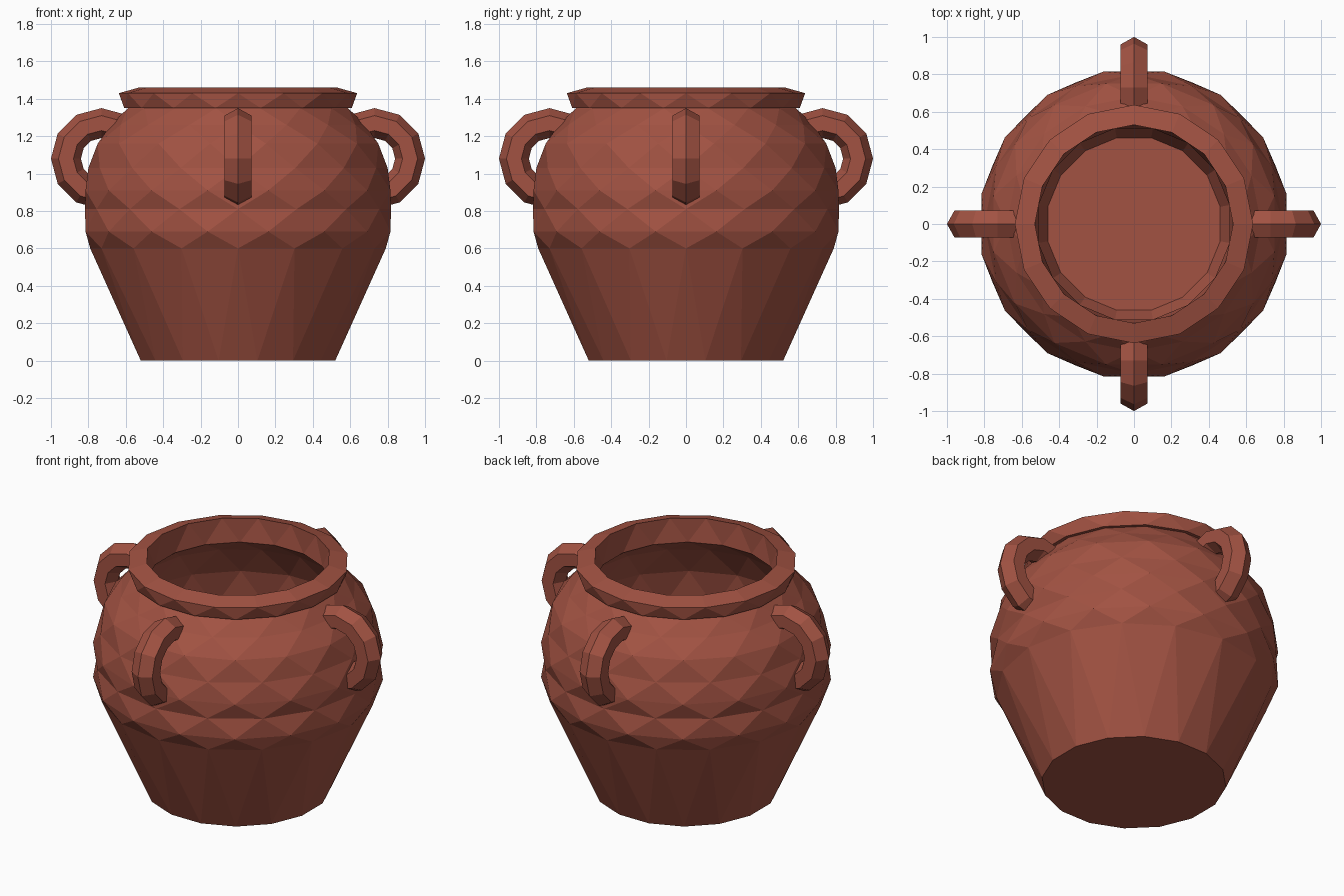
import bpy, bmesh, math

if "Cube" in bpy.data.objects:
    bpy.data.objects.remove(bpy.data.objects["Cube"])

N = 16  # sides of the pot

clay = bpy.data.materials.new("terracotta clay")
clay.diffuse_color = (0.36, 0.085, 0.055, 1)
clay.use_nodes = True
clay.node_tree.nodes["Principled BSDF"].inputs["Base Color"].default_value = clay.diffuse_color


def finish(bm, name):
    bmesh.ops.recalc_face_normals(bm, faces=bm.faces)
    mesh = bpy.data.meshes.new(name)
    bm.to_mesh(mesh)
    bm.free()
    mesh.materials.append(clay)
    obj = bpy.data.objects.new(name, mesh)
    bpy.context.collection.objects.link(obj)
    return obj


def bridge(bm, a, b, pa, pb):
    """Join two rings; rings half a step apart give a zigzag of triangles."""
    for i in range(N):
        j = (i + 1) % N
        if pa == pb:
            bm.faces.new((a[i], a[j], b[j], b[i]))
        elif pa == 0:
            bm.faces.new((a[i], a[j], b[i]))
            bm.faces.new((a[j], b[j], b[i]))
        else:
            bm.faces.new((a[i], a[j], b[j]))
            bm.faces.new((a[i], b[j], b[i]))


def lathe(name, profile):
    """Profile entries: radius, height, half-step twist (0 or 1)."""
    bm = bmesh.new()
    rings = []
    for r, z, p in profile:
        angles = [(i + 0.5 * p) * math.tau / N for i in range(N)]
        rings.append([bm.verts.new((r * math.cos(t), r * math.sin(t), z)) for t in angles])
    for k in range(len(rings) - 1):
        bridge(bm, rings[k], rings[k + 1], profile[k][2], profile[k + 1][2])
    bm.faces.new(rings[0])
    bm.faces.new(rings[-1])
    return finish(bm, name)


# Hollow pot: outer wall, collar rim, then inner wall down to the floor
lathe("pot_body", [
    (0.53, 0.00, 1), (0.79, 0.60, 0), (0.831, 0.69, 1), (0.818, 0.81, 0),
    (0.831, 0.91, 1), (0.80, 1.03, 0), (0.765, 1.16, 1), (0.68, 1.26, 0),
    (0.60, 1.35, 1),
    (0.62, 1.35, 1), (0.637, 1.43, 0), (0.53, 1.46, 0), (0.52, 1.31, 1),
    (0.62, 1.22, 0), (0.73, 1.03, 1), (0.76, 0.80, 0), (0.73, 0.62, 1),
    (0.47, 0.06, 1),
])


# Loop handles: part of a hexagonal ring, ends sunk in the wall
def handle(name, turn):
    bm = bmesh.new()
    rings = []
    for k in range(8):
        t = math.radians(-90 + 30 * k)
        ring = []
        for s in range(6):
            u = s * math.tau / 6
            rad = 0.19 + 0.08 * math.cos(u)
            ring.append(bm.verts.new((0.73 + rad * math.cos(t),
                                      0.083 * math.sin(u),
                                      1.08 + rad * math.sin(t))))
        rings.append(ring)
    for a, b in zip(rings, rings[1:]):
        for s in range(6):
            q = (s + 1) % 6
            bm.faces.new((a[s], a[q], b[q], b[s]))
    bm.faces.new(rings[0])
    bm.faces.new(rings[-1])
    finish(bm, name).rotation_euler.z = turn


for i, side in enumerate(("right", "back", "left", "front")):
    handle(side + "_handle", i * math.pi / 2)
